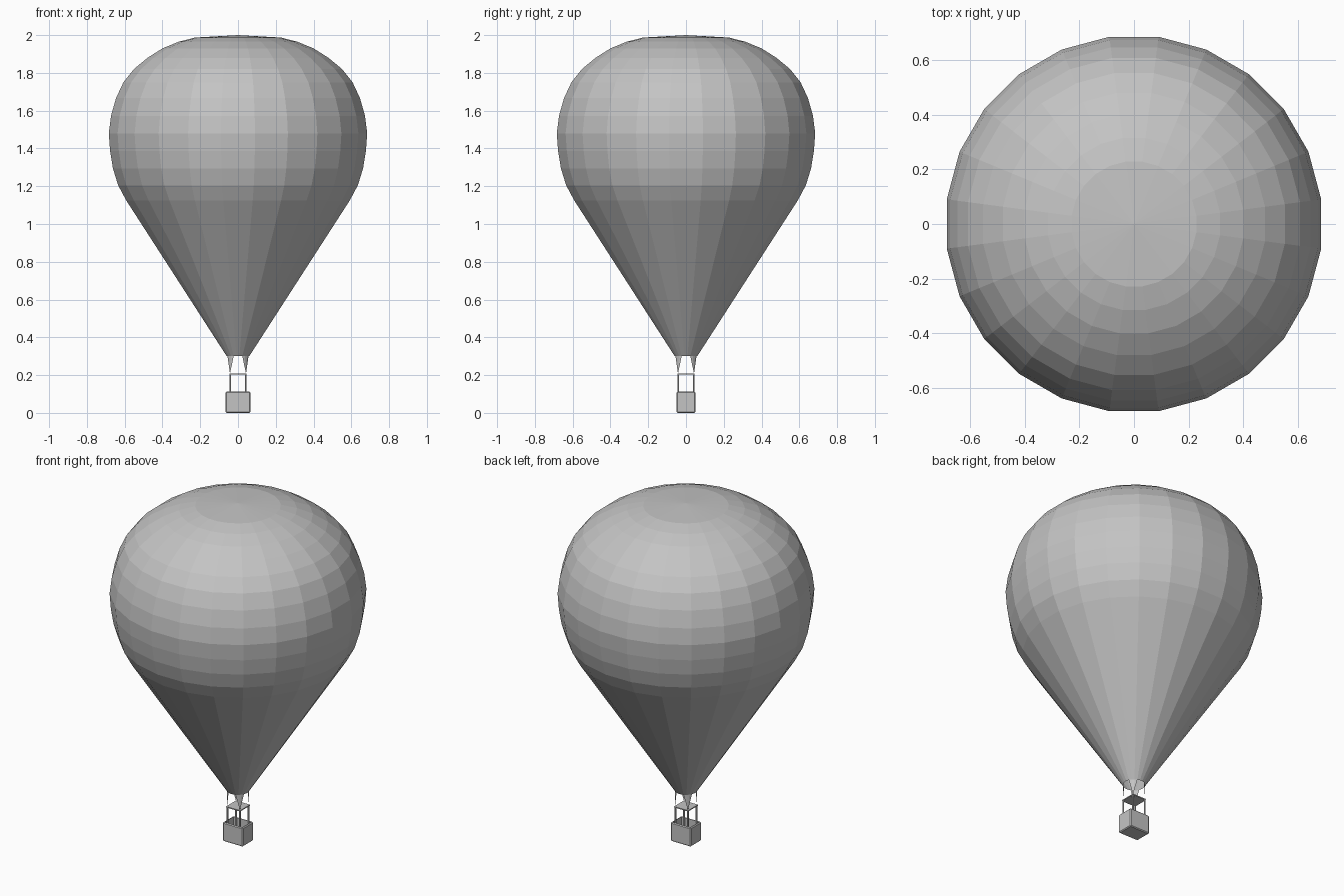
import bpy, bmesh
from math import radians, cos, sin
from mathutils import Matrix

cube = bpy.data.objects.get("Cube")
if cube:
    bpy.data.objects.remove(cube, do_unlink=True)

grey = bpy.data.materials.new("plain grey")
grey.use_nodes = True
colour = (0.55, 0.55, 0.55, 1)
grey.diffuse_color = colour
grey.node_tree.nodes["Principled BSDF"].inputs["Base Color"].default_value = colour


def finish(name, bm):
    mesh = bpy.data.meshes.new(name)
    bm.to_mesh(mesh)
    bm.free()
    mesh.materials.append(grey)
    obj = bpy.data.objects.new(name, mesh)
    bpy.context.collection.objects.link(obj)
    return obj


def box(bm, size, centre):
    matrix = Matrix.Translation(centre) @ Matrix.Diagonal((*size, 1))
    return bmesh.ops.create_cube(bm, size=1, matrix=matrix)["verts"]


SIDES = 24


def ring_point(radius, z, step):
    angle = radians(7.5 + step * 360 / SIDES)
    return (radius * cos(angle), radius * sin(angle), z)


# Envelope: flat-sided lathe, open at the mouth, with a shallow crown
profile = [(0.06, 0.3), (0.597, 1.125), (0.64, 1.205), (0.668, 1.295),
           (0.683, 1.387), (0.69, 1.48), (0.678, 1.573), (0.651, 1.667),
           (0.612, 1.75), (0.556, 1.82), (0.483, 1.88), (0.403, 1.93),
           (0.317, 1.965), (0.23, 1.987)]
bm = bmesh.new()
rings = [[bm.verts.new(ring_point(r, z, i)) for i in range(SIDES)] for r, z in profile]
for low, high in zip(rings, rings[1:]):
    for i in range(SIDES):
        j = (i + 1) % SIDES
        bm.faces.new((low[i], low[j], high[j], high[i]))
apex = bm.verts.new((0, 0, 2))
for i in range(SIDES):
    bm.faces.new((rings[-1][i], rings[-1][(i + 1) % SIDES], apex))
finish("envelope", bm)

# Skirt tabs: pointed cloth triangles from the mouth to the frame corners
bm = bmesh.new()
for corner in range(4):
    first = 1 + corner * 6
    top = [bm.verts.new(ring_point(0.06, 0.3, first + k)) for k in range(4)]
    angle = radians(45 + corner * 90)
    tip = bm.verts.new((0.06 * cos(angle), 0.06 * sin(angle), 0.208))
    for a, b in zip(top, top[1:]):
        bm.faces.new((tip, b, a))
bmesh.ops.recalc_face_normals(bm, faces=bm.faces)
finish("skirt_tabs", bm)

# Burner plate on top of the frame
bm = bmesh.new()
box(bm, (0.092, 0.092, 0.006), (0, 0, 0.206))
finish("burner_plate", bm)

# Posts joining plate and basket
for x, side in ((-0.041, "right"), (0.041, "left")):
    for y, end in ((-0.041, "front"), (0.041, "back")):
        bm = bmesh.new()
        bmesh.ops.create_cone(bm, cap_ends=True, segments=8, radius1=0.005,
                              radius2=0.005, depth=0.18,
                              matrix=Matrix.Translation((x, y, 0.115)))
        finish(f"{end}_{side}_post", bm)

# Basket: softened box, hollowed from the top
bm = bmesh.new()
box(bm, (0.132, 0.1, 0.112), (0, 0, 0.056))
bmesh.ops.bevel(bm, geom=bm.edges[:], offset=0.005, segments=1,
                affect='EDGES', profile=0.5)
bm.normal_update()
top = max(bm.faces, key=lambda f: f.calc_center_median().z)
bmesh.ops.inset_region(bm, faces=[top], thickness=0.005)
floor = bmesh.ops.extrude_face_region(bm, geom=[top])
bmesh.ops.translate(bm, vec=(0, 0, -0.095),
                    verts=[v for v in floor["geom"] if isinstance(v, bmesh.types.BMVert)])
if top.is_valid:
    bmesh.ops.delete(bm, geom=[top], context='FACES_ONLY')
bmesh.ops.recalc_face_normals(bm, faces=bm.faces)
finish("basket", bm)
